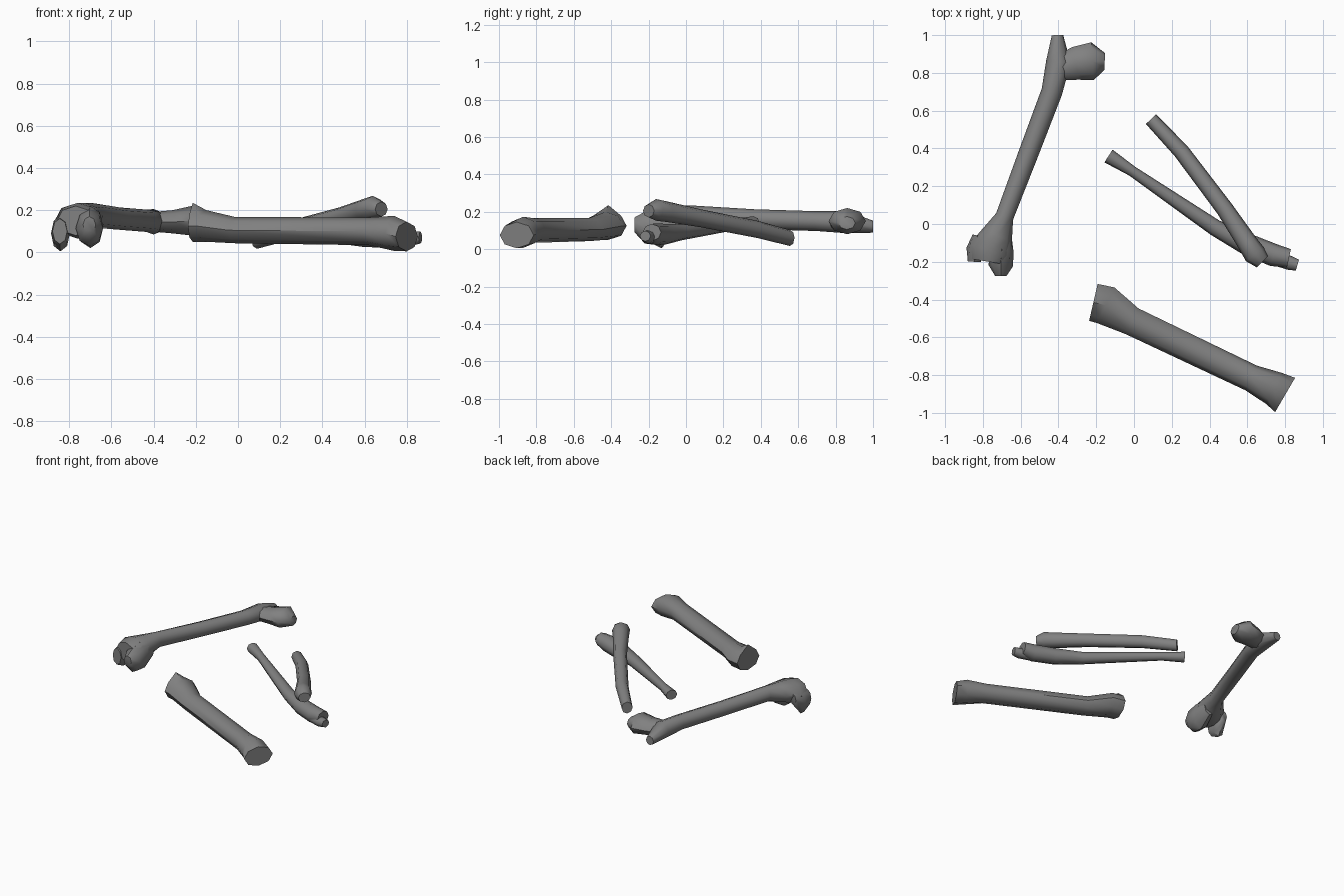
import bpy, bmesh, math
from mathutils import Vector

cube = bpy.data.objects.get("Cube")
if cube:
    bpy.data.objects.remove(cube, do_unlink=True)

grey = bpy.data.materials.new("bone_grey")
grey.use_nodes = True
colour = (0.22, 0.22, 0.22, 1)
grey.diffuse_color = colour
grey.node_tree.nodes["Principled BSDF"].inputs["Base Color"].default_value = colour


def loft(bm, stations, sides=8, ridge=0.0):
    """Skin oval rings (x, y, z, half width, half height) along a path.
    ridge lifts the crest of the first ring."""
    centres = [Vector(s[:3]) for s in stations]
    rings = []
    for i, (x, y, z, w, h) in enumerate(stations):
        t = centres[min(i + 1, len(centres) - 1)] - centres[max(i - 1, 0)]
        side = Vector((-t.y, t.x, 0)).normalized()
        ring = []
        for k in range(sides):
            a = math.tau * k / sides
            p = centres[i] + side * w * math.cos(a) + Vector((0, 0, h * math.sin(a)))
            if i == 0 and k == sides // 4:
                p.z += ridge
            ring.append(bm.verts.new(p))
        rings.append(ring)
    for a, b in zip(rings, rings[1:]):
        for k in range(sides):
            n = (k + 1) % sides
            bm.faces.new((a[k], a[n], b[n], b[k]))
    bm.faces.new(rings[0])
    bm.faces.new(rings[-1])


def bone(name, *parts, ridge=0.0):
    bm = bmesh.new()
    for part in parts:
        loft(bm, part, ridge=ridge)
    bmesh.ops.recalc_face_normals(bm, faces=bm.faces)
    mesh = bpy.data.meshes.new(name)
    bm.to_mesh(mesh)
    bm.free()
    mesh.materials.append(grey)
    obj = bpy.data.objects.new(name, mesh)
    bpy.context.collection.objects.link(obj)
    bpy.ops.object.select_all(action='DESELECT')
    obj.select_set(True)
    bpy.context.view_layer.objects.active = obj
    bpy.ops.object.shade_smooth_by_angle(angle=math.radians(50))


# Thigh bone: shaft, ball head on its neck, two knuckles at the knee
shaft = [(-.77, -.2, .15, .09, .07), (-.76, -.14, .15, .115, .085),
         (-.725, -.06, .16, .085, .075), (-.685, .04, .175, .048, .058),
         (-.56, .37, .16, .053, .053), (-.435, .7, .15, .056, .053),
         (-.4, .86, .145, .065, .06), (-.405, 1.0, .12, .03, .032)]
head = [(-.42, .82, .145, .06, .045), (-.31, .85, .145, .088, .055),
        (-.22, .862, .15, .1, .07), (-.155, .86, .14, .045, .035)]
outer_knuckle = [(-.83, -.06, .13, .025, .04), (-.842, -.13, .09, .045, .085),
                 (-.845, -.2, .1, .035, .06)]
inner_knuckle = [(-.69, -.04, .14, .04, .06), (-.7, -.14, .12, .062, .1),
                 (-.705, -.22, .115, .065, .085), (-.705, -.275, .13, .03, .04)]
bone("thigh_bone", shaft, head, outer_knuckle, inner_knuckle)

# Shin bone: flared at both ends, crest on the knee end
bone("shin_bone",
     [(-.215, -.415, .125, .1, .075), (-.15, -.43, .125, .105, .075),
      (-.01, -.515, .105, .076, .062), (.62, -.815, .1, .072, .066),
      (.74, -.87, .09, .092, .083), (.8, -.905, .075, .105, .07)],
     ridge=.035)

# Forearm: thicker bone resting on top of the thin one
bone("upper_forearm_bone",
     [(.09, .555, .06, .037, .043), (.25, .385, .105, .043, .046),
      (.48, .08, .165, .046, .048), (.6, -.1, .2, .054, .055),
      (.64, -.16, .21, .06, .058), (.68, -.2, .205, .042, .035)])
bone("lower_forearm_bone",
     [(-.135, .36, .14, .04, .036), (-.01, .28, .135, .028, .03),
      (.43, -.02, .09, .044, .042), (.6, -.108, .08, .058, .055),
      (.74, -.165, .08, .06, .058), (.82, -.182, .09, .05, .045)],
     [(.72, -.175, .065, .035, .035), (.82, -.205, .065, .038, .035),
      (.865, -.218, .07, .03, .028)])
